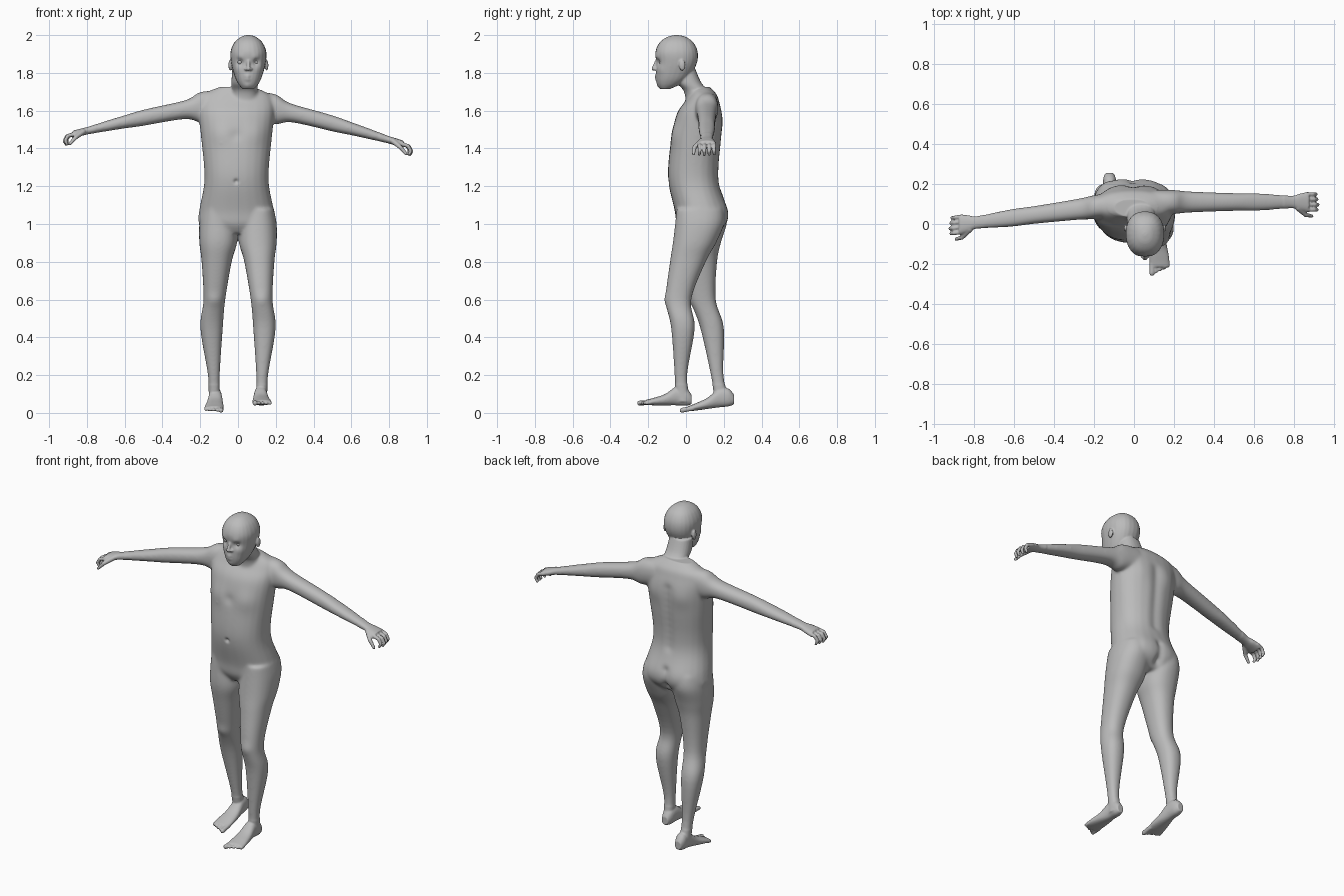
import bpy, bmesh, math
from mathutils import Vector, Matrix

default_cube = bpy.data.objects.get("Cube")
if default_cube:
    bpy.data.objects.remove(default_cube, do_unlink=True)

# One plain clay colour
clay = bpy.data.materials.new("clay_grey")
clay.use_nodes = True
clay.diffuse_color = (.5, .5, .5, 1)
clay.node_tree.nodes["Principled BSDF"].inputs["Base Color"].default_value = clay.diffuse_color

bm = bmesh.new()
SIDES, STEPS, BEADS = 24, 5, 6


def catmull(a, b, c, d, t):
    """Smooth interpolation between b and c."""
    return b + t / 2 * (c - a + t * (2 * a - 5 * b + 4 * c - d + t * (3 * (b - c) + d - a)))


def rounded(value):
    return math.copysign(abs(value) ** .88, value)


def shift(x, y=0, z=0):
    return lambda point: point + Vector((x, y, z))


def loft(axis, rows, place):
    """Closed tube; each row is position along the axis, two half widths, two centre offsets."""
    dense = []
    for i in range(len(rows) - 1):
        four = [rows[max(i - 1, 0)], rows[i], rows[i + 1], rows[min(i + 2, len(rows) - 1)]]
        for k in range(STEPS):
            dense.append([catmull(*column, k / STEPS) for column in zip(*four)])
    dense.append(rows[-1])
    rings = []
    for along, half_u, half_v, centre_u, centre_v in dense:
        ring = []
        for k in range(SIDES):
            angle = math.tau * k / SIDES
            u = centre_u + half_u * rounded(math.cos(angle))
            v = centre_v + half_v * rounded(math.sin(angle))
            point = {"x": (along, u, v), "y": (u, along, v), "z": (u, v, along)}[axis]
            ring.append(bm.verts.new(place(Vector(point))))
        rings.append(ring)
    for low, high in zip(rings, rings[1:]):
        for k in range(SIDES):
            following = (k + 1) % SIDES
            bm.faces.new((low[k], low[following], high[following], high[k]))
    bm.faces.new(rings[0][::-1])
    bm.faces.new(rings[-1])


def ball(centre, size):
    matrix = Matrix.Translation(centre) @ Matrix.Diagonal((*size, 1))
    bmesh.ops.create_icosphere(bm, subdivisions=2, radius=1, matrix=matrix)


def chain(points, start, end, place):
    """Finger-like tube of overlapping balls along a bent path."""
    points = [Vector(point) for point in points]
    total = (len(points) - 1) * BEADS
    for i in range(total + 1):
        part = min(i // BEADS, len(points) - 2)
        centre = points[part].lerp(points[part + 1], i / BEADS - part)
        radius = start + (end - start) * i / total
        ball(place(centre), (radius, radius, radius))


# Torso, from crotch to shoulders
loft("z", [
    (.95, .1, .09, 0, .07), (1, .195, .13, 0, .08), (1.07, .198, .14, 0, .08),
    (1.2, .173, .135, 0, .045), (1.3, .172, .135, 0, .04), (1.45, .187, .133, 0, .055),
    (1.58, .2, .12, 0, .07), (1.65, .195, .09, 0, .085), (1.69, .17, .07, 0, .09),
    (1.725, .09, .045, 0, .08)], shift(-.008))

# Neck
loft("z", [(1.62, .08, .08, 0, .08), (1.7, .07, .065, 0, .055),
           (1.75, .07, .065, 0, .015), (1.82, .065, .06, 0, -.01)], shift(.035))

# Head, from chin to crown
head = shift(.055, -.05)
loft("z", [
    (1.715, .03, .025, 0, -.06), (1.74, .052, .06, 0, -.04), (1.78, .072, .088, 0, -.02),
    (1.85, .091, .107, 0, 0), (1.91, .095, .112, 0, 0), (1.96, .075, .09, 0, 0),
    (1.99, .04, .05, 0, 0), (2, .01, .01, 0, 0)], head)

# Ears and nose
for side in (-1, 1):
    ball(head(Vector((side * .097, .03, 1.84))), (.009, .018, .03))
    ball(head(Vector((side * .013, -.112, 1.82))), (.009, .01, .008))
chain([(0, -.107, 1.862), (0, -.122, 1.822)], .008, .011, head)


# Legs: one profile, swayed forward on the left and back on the right
def leg(side, sway):
    profile = [(1.08, .08, .12, .11), (1, .1, .128, .105), (.9, .1, .115, .105),
               (.8, .08, .095, .113), (.6, .058, .068, .125), (.45, .06, .063, .14),
               (.2, .032, .034, .128), (.06, .03, .04, .125)]
    rows = [(*row, y) for row, y in zip(profile, sway)]
    loft("z", rows, lambda p: Vector((side * p.x, p.y, p.z)))


leg(1, [.07, .07, .045, .01, -.04, -.016, -.027, -.015])
leg(-1, [.08, .084, .07, .07, .09, .138, .165, .193])


# Feet and toes; the trailing foot is mirrored with its heel raised
def foot(place):
    loft("y", [
        (.03, .02, .025, .123, .07), (0, .032, .047, .122, .085), (-.05, .035, .05, .12, .09),
        (-.11, .043, .03, .122, .07), (-.17, .05, .02, .126, .06), (-.215, .048, .013, .128, .055)],
        place)
    for i in range(5):
        x, radius = .09 + .02 * i, .0095 if i else .014
        chain([(x, -.19, .055), (x, -.246 + .009 * i, .052)], radius, radius, place)


foot(shift(0))
foot(lambda p: Vector((-p.x, p.y + .225, p.z - .04 + .14 * (p.y + .26))))


# Arms, palms, curled fingers and thumbs along a drooping, swept line
def arm(side, droop, sweep):
    def place(p):
        return Vector((side * p.x, .11 - sweep * p.x + p.y,
                       1.65 - droop * p.x - .07 * p.x ** 2 + p.z))

    loft("x", [(along, depth, height, 0, 0) for along, depth, height in (
        (.1, .06, .07), (.2, .06, .08), (.28, .053, .05), (.5, .045, .043), (.6, .045, .035),
        (.7, .039, .028), (.79, .031, .02), (.83, .042, .02), (.875, .05, .02))], place)
    for finger in range(4):
        y = .026 * (finger - 1.5)
        reach = .92 - .005 * abs(finger - 1)
        chain([(.86, y, 0), (reach - .015, y, 0), (reach, y, -.022), (reach - .01, y, -.043)],
              .0115, .0085, place)
    chain([(.82, -.03, 0), (.86, -.065, -.02), (.89, -.07, -.045)], .015, .009, place)


arm(1, .2, 0)
arm(-1, .14, .13)

# Fuse the parts into one skin
bmesh.ops.recalc_face_normals(bm, faces=bm.faces)
mesh = bpy.data.meshes.new("body")
bm.to_mesh(mesh)
bm.free()
body = bpy.data.objects.new("body", mesh)
bpy.context.collection.objects.link(body)
bpy.ops.object.select_all(action="DESELECT")
bpy.context.view_layer.objects.active = body
body.select_set(True)


def apply(kind, **settings):
    modifier = body.modifiers.new(kind.lower(), kind)
    for key, value in settings.items():
        setattr(modifier, key, value)
    bpy.ops.object.modifier_apply(modifier=modifier.name)


apply("REMESH", mode="VOXEL", voxel_size=.005)

# Blend the joints broadly and the small parts lightly
broad = body.vertex_groups.new(name="broad")
broad.add([vertex.index for vertex in body.data.vertices
           if abs(vertex.co.x) < .75 and .15 < vertex.co.z < 1.71], 1, "REPLACE")
apply("SMOOTH", factor=.5, iterations=50, vertex_group="broad")
apply("SMOOTH", factor=.5, iterations=2)

# Navel, breastbone, knees, lips and chin: centre, radius, height along the skin
bumps = [
    ((-.01, -.09, 1.225), .012, -.012), ((-.01, -.08, 1.47), .03, -.006),
    ((.125, -.11, .6), .035, .007), ((-.125, .03, .6), .035, .007),
    ((.05, -.158, 1.782), .014, .005), ((.05, -.158, 1.766), .014, .005),
    ((.05, -.145, 1.735), .018, .005)]
for side in (-1, 1):
    x = side * .09
    # Chest, shoulder blades, buttocks and nipples
    bumps += [((x, -.06, 1.475), .06, .009), ((x, .19, 1.54), .06, .008),
              ((x, .2, 1.05), .07, .008), ((x, -.08, 1.43), .008, .004)]
    # Eye sockets, brows, cheeks and the mouth line
    bumps += [((.053 + side * .043, -.148, 1.857), .019, -.012),
              ((.053 + side * .04, -.153, 1.882), .02, .004),
              ((.053 + side * .05, -.13, 1.82), .025, .004)]
    bumps += [((.05 + side * step * .006, -.164, 1.774), .006, -.004) for step in range(1, 4)]
# Spine groove and the cleft below it
bumps += [((-.005, .185, 1.22 + .04 * i), .028, -.007) for i in range(10)]
bumps += [((-.008, .2, .97 + .03 * i), .022, -.015) for i in range(5)]

# Raise the skin around each bump, then write all positions back together
skin = [(vertex.co.copy(), vertex.normal.copy()) for vertex in body.data.vertices]
heights = [0] * len(skin)
for centre, radius, height in bumps:
    middle = Vector(centre)
    for index, (point, normal) in enumerate(skin):
        if abs(point.z - middle.z) < radius * 2.5:
            gap = (point - middle).length / radius
            heights[index] += height * math.exp(-gap * gap)
raised = [value for (point, normal), height in zip(skin, heights)
          for value in point + normal * height]
body.data.vertices.foreach_set("co", raised)
body.data.update()

body.data.materials.clear()
body.data.materials.append(clay)
bpy.ops.object.shade_smooth()

# Eyes
for name, side in (("right_eye", -1), ("left_eye", 1)):
    bpy.ops.mesh.primitive_uv_sphere_add(segments=16, ring_count=10, radius=.013,
                                         location=(.053 + side * .043, -.129, 1.857))
    eye = bpy.context.object
    eye.name = name
    eye.data.materials.append(clay)
    bpy.ops.object.shade_smooth()
